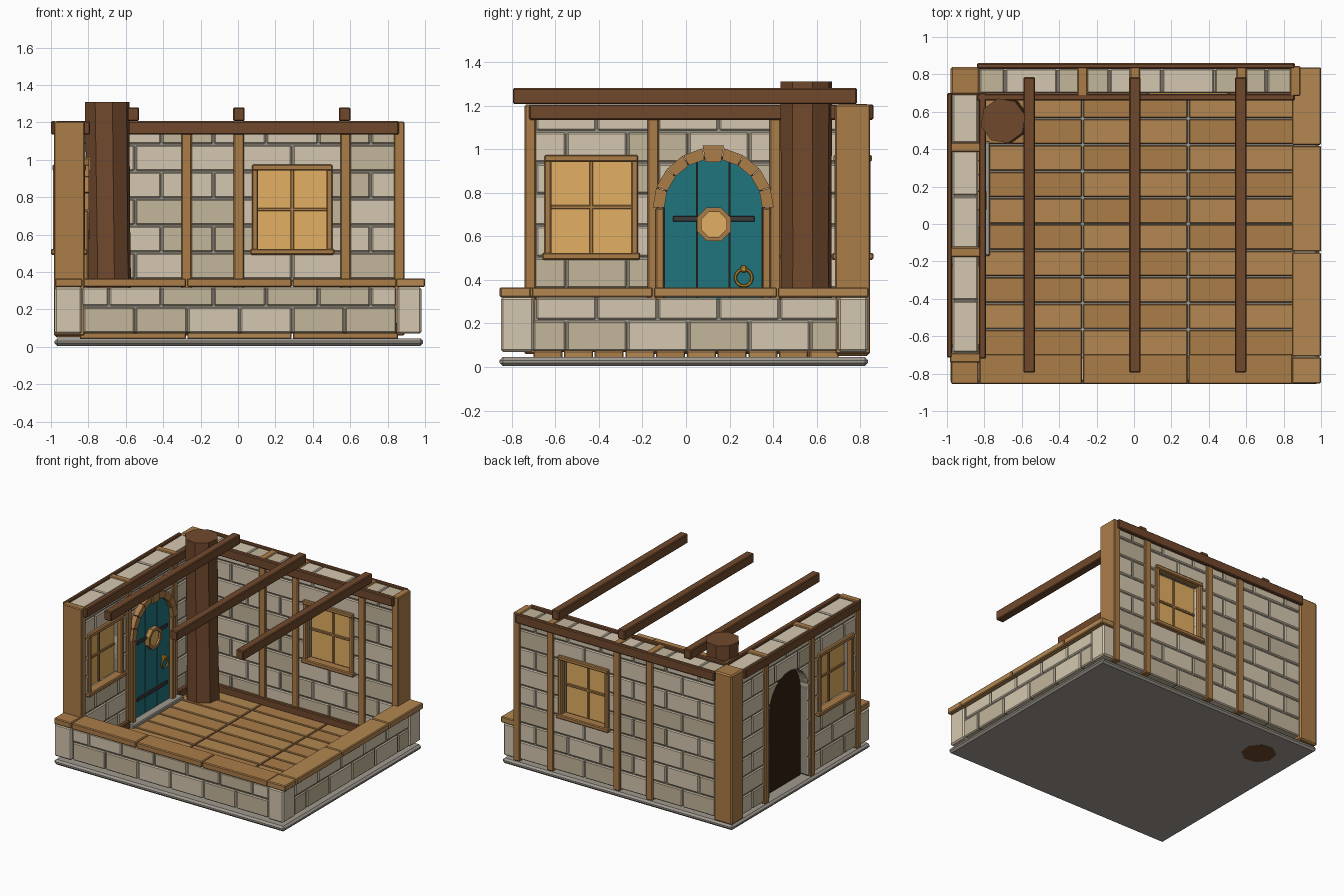
import bpy, bmesh, random
from math import sin, cos, pi, sqrt
from mathutils import Matrix, Vector

if "Cube" in bpy.data.objects:
    bpy.data.objects.remove(bpy.data.objects["Cube"])

random.seed(4)


def mat(name, r, g, b):
    m = bpy.data.materials.new(name)
    m.diffuse_color = [(c / 255) ** 2.2 for c in (r, g, b)] + [1]
    m.use_nodes = True
    m.node_tree.nodes["Principled BSDF"].inputs["Base Color"].default_value = m.diffuse_color
    return m


STONE, STONE2 = mat("stone", 212, 198, 174), mat("stone_dark", 194, 180, 154)
MORTAR, SLAB = mat("mortar", 150, 144, 130), mat("slab", 158, 152, 142)
WOOD, WOOD2, DARK = mat("wood", 170, 124, 74), mat("plank", 178, 134, 82), mat("dark_wood", 112, 74, 48)
TEAL, GLASS = mat("teal", 38, 116, 124), mat("glass", 226, 174, 98)
GOLD, IRON, SHADE = mat("gold", 196, 146, 52), mat("iron", 62, 62, 62), mat("shade", 54, 36, 24)


def finish(bm, name, mats):
    bmesh.ops.recalc_face_normals(bm, faces=bm.faces)
    me = bpy.data.meshes.new(name)
    bm.to_mesh(me)
    bm.free()
    for m in mats:
        me.materials.append(m)
    ob = bpy.data.objects.new(name, me)
    bpy.context.collection.objects.link(ob)
    return ob


def add_box(bm, x0, x1, y0, y1, z0, z1, bevel=0.006, mi=0):
    """Bevelled box added to a bmesh."""
    t = bmesh.new()
    bmesh.ops.create_cube(t, size=1, matrix=Matrix.Translation(((x0 + x1) / 2, (y0 + y1) / 2, (z0 + z1) / 2))
                          @ Matrix.Diagonal((x1 - x0, y1 - y0, z1 - z0, 1)))
    if bevel:
        bmesh.ops.bevel(t, geom=t.edges[:], offset=bevel, segments=1, affect='EDGES')
    for f in t.faces:
        f.material_index = mi
    me = bpy.data.meshes.new("tmp")
    t.to_mesh(me)
    t.free()
    bm.from_mesh(me)
    bpy.data.meshes.remove(me)


def boxes(name, m, *dims, bevel=0.006):
    bm = bmesh.new()
    for d in dims:
        add_box(bm, *d, bevel=bevel)
    return finish(bm, name, [m])


def extrude_x(bm, pts, x0, x1):
    """Prism along x from (y, z) points."""
    f = bm.faces.new([bm.verts.new((x0, y, z)) for y, z in pts])
    r = bmesh.ops.extrude_face_region(bm, geom=[f])
    bmesh.ops.translate(bm, vec=(x1 - x0, 0, 0), verts=[v for v in r["geom"] if isinstance(v, bmesh.types.BMVert)])


def wall(name, along_x, a0, a1, c0, c1, z0, z1, cutters=()):
    """Running-bond stone wall with a recessed mortar core and cut openings."""
    place = lambda u0, u1, w0, w1: (u0, u1, w0, w1) if along_x else (w0, w1, u0, u1)
    bm, row, z, gap = bmesh.new(), 0, z0, 0.004
    while z < z1 - 0.02:
        zt = min(z + 0.1445, z1)
        u = -0.83 - 0.28 - (0.14 if row % 2 else 0)
        while u < a1:
            b0, b1 = max(u, a0), min(u + 0.28, a1)
            if b1 - b0 > 0.025:
                add_box(bm, *place(b0 + gap, b1 - gap, c0, c1), z + gap, zt - gap, 0.007, int(random.random() < 0.35))
            u += 0.28
        z, row = zt, row + 1
    core = boxes(name + "_mortar", MORTAR, (*place(a0 + 0.01, a1 - 0.01, c0 + 0.009, c1 - 0.009), z0 + 0.01, z1 - 0.01), bevel=0)
    for ob in (finish(bm, name + "_stones", [STONE, STONE2]), core):
        for c in cutters:
            md = ob.modifiers.new("opening", 'BOOLEAN')
            md.operation, md.solver, md.object = 'DIFFERENCE', 'EXACT', c


def cutter(ob):
    ob.hide_render = True
    ob.display_type = 'WIRE'
    ob.hide_set(True)
    return ob


# base slab and floor planks
boxes("base_slab", SLAB, (-0.98, 0.99, -0.855, 0.835, 0.005, 0.045), bevel=0.014)
bm = bmesh.new()
xs = [-0.85, -0.275, 0.29, 0.86]
for j in range(10):
    y = -0.705 + j * 0.141
    for i in range(3):
        add_box(bm, xs[i] + .004, xs[i + 1] - .004, y + .004, y + .137, 0.042, 0.075, 0.005, (i + j) % 2)
finish(bm, "floor_planks", [WOOD, WOOD2])

# openings
DY, SZ = 0.125, 0.73


def top(y, r):
    return SZ + sqrt(max(0, r * r - (y - DY) ** 2))


def arch(y0, y1, r, z0=0.075, n=14):
    return [(y0, z0), (y1, z0)] + [(y1 + (y0 - y1) * i / n, top(y1 + (y0 - y1) * i / n, r)) for i in range(n + 1)]


bm = bmesh.new()
arc = [(DY + 0.24 * cos(pi * i / 16), SZ + 0.24 * sin(pi * i / 16)) for i in range(17)]
extrude_x(bm, [(DY - 0.24, 0.03), (DY + 0.24, 0.03)] + arc, -1.1, -0.7)
door_cut = cutter(finish(bm, "door_cutter", []))
win_l = cutter(boxes("left_window_cutter", SHADE, (-1.1, -0.7, -0.63, -0.24, 0.51, 0.955), bevel=0))
win_b = cutter(boxes("back_window_cutter", SHADE, (0.09, 0.49, 0.6, 1.0, 0.51, 0.955), bevel=0))

# stone walls
wall("left_wall", False, -0.71, 0.70, -0.97, -0.835, 0.07, 1.2, (door_cut, win_l))
wall("back_wall", True, -0.83, 0.85, 0.70, 0.83, 0.07, 1.2, (win_b,))
wall("front_wall", True, -0.835, 0.85, -0.84, -0.71, 0.07, 0.32)
wall("right_wall", False, -0.705, 0.70, 0.85, 0.975, 0.07, 0.32)
boxes("corner_stones", STONE, (-0.98, -0.835, -0.85, -0.70, 0.07, 0.32), (0.85, 0.98, -0.85, -0.70, 0.07, 0.32),
      (0.85, 0.98, 0.70, 0.835, 0.07, 0.32), bevel=0.01)

# low wall caps
fx = [-0.98, -0.83, -0.275, 0.29, 0.85]
ry = [-0.855, -0.71, -0.15, 0.42, 0.84]
boxes("front_cap", WOOD, *[(fx[i] + .002, fx[i + 1] - .002, -0.855, -0.695, 0.32, 0.366) for i in range(4)])
boxes("right_cap", WOOD2, *[(0.845, 1.0, ry[i] + .002, ry[i + 1] - .002, 0.32, 0.366) for i in range(4)])

# timber posts and corner post
boxes("back_posts", WOOD, *[(x - .028, x + .028, 0.685, 0.845, 0.06, 1.204) for x in (-0.275, 0.005, 0.575, 0.862)])
boxes("left_posts", WOOD, *[(-0.985, -0.82, y - .026, y + .026, 0.06, 1.204) for y in (-0.715, -0.15, 0.41)])
boxes("corner_post", WOOD, (-0.98, -0.825, 0.69, 0.84, 0.05, 1.207), bevel=0.01)

# top plates and baseboards on both faces of the tall walls
boxes("back_top_plates", DARK, (-0.84, 0.86, 0.83, 0.86, 1.135, 1.206), (-0.84, 0.86, 0.66, 0.695, 1.135, 1.206))
boxes("left_top_plates", DARK, (-1.0, -0.972, -0.715, 0.70, 1.135, 1.206), (-0.83, -0.79, -0.72, 0.70, 1.135, 1.206))
boxes("baseboards", DARK, (-0.83, 0.85, 0.67, 0.70, 0.07, 0.13), (-0.835, -0.80, -0.70, -0.17, 0.07, 0.13),
      (-0.835, -0.80, 0.43, 0.70, 0.07, 0.13))

# ceiling beams
boxes("ceiling_beams", DARK, *[(x - .031, x + .031, -0.795, 0.785, 1.207, 1.28) for x in (-0.56, 0.005, 0.57)])


# windows
def window(name, along_x, mid, c0, c1):
    def d(u0, u1, w0, w1, z0, z1):
        u0, u1 = u0 + mid, u1 + mid
        return (u0, u1, w0, w1, z0, z1) if along_x else (w0, w1, u0, u1, z0, z1)
    cm = (c0 + c1) / 2
    boxes(name + "_pane", GLASS, d(-.19, .19, cm - .012, cm + .012, 0.515, 0.95), bevel=0)
    boxes(name + "_muntins", WOOD, d(-.009, .009, cm - .022, cm + .022, 0.515, 0.95),
          d(-.19, .19, cm - .022, cm + .022, 0.725, 0.743), bevel=0.003)
    for w0, w1, side in ((c0 - .018, c0 + .03, "a"), (c1 - .03, c1 + .018, "b")):
        boxes(f"{name}_frame_{side}", WOOD, d(-.215, -.183, w0, w1, 0.51, 0.95), d(.183, .215, w0, w1, 0.51, 0.95),
              d(-.215, .215, w0 - .005, w1 + .005, 0.942, 0.974), d(-.225, .225, w0 - .012, w1 + .012, 0.492, 0.524))


window("back_window", True, 0.29, 0.70, 0.83)
window("left_window", False, -0.435, -0.97, -0.835)

# door planks and dark outer panel
for i in range(3):
    bm = bmesh.new()
    y0 = DY - 0.225 + 0.15 * i
    extrude_x(bm, arch(y0 + .002, y0 + .148, 0.23), -0.875, -0.83)
    finish(bm, f"door_plank_{i + 1}", [TEAL])
bm = bmesh.new()
extrude_x(bm, arch(DY - .238, DY + .238, 0.239, 0.06, 30), -0.90, -0.875)
finish(bm, "door_outer_panel", [SHADE])

# door surround: jambs, arch blocks, keystone, threshold
boxes("door_jambs", WOOD, (-0.86, -0.80, DY - .265, DY - .225, 0.075, SZ), (-0.86, -0.80, DY + .225, DY + .265, 0.075, SZ))
bm = bmesh.new()
for k in range(9):
    r0, r1, x1 = (0.215, 0.29, -0.785) if k == 4 else (0.225, 0.278, -0.797)
    a, b = pi * (k + .02) / 9, pi * (k + .98) / 9
    extrude_x(bm, [(DY + r * cos(t), SZ + r * sin(t)) for r, t in ((r0, a), (r1, a), (r1, b), (r0, b))], -0.86, x1)
finish(bm, "door_arch", [WOOD])
boxes("threshold", SLAB, (-0.84, -0.77, -0.17, 0.44, 0.07, 0.10))

# door fittings
boxes("door_straps", IRON, *[(-0.835, -0.818, -0.06, 0.315, z - .013, z + .013) for z in (0.24, 0.68)], bevel=0.003)
bm = bmesh.new()
for k in range(8):
    a, b = 2 * pi * (k + .5) / 8, 2 * pi * (k + 1.5) / 8
    extrude_x(bm, [(0.128 + r * cos(t), 0.655 + r * sin(t)) for r, t in ((.062, a), (.084, a), (.084, b), (.062, b))], -0.84, -0.795)
finish(bm, "porthole_rim", [WOOD])
bm = bmesh.new()
extrude_x(bm, [(0.128 + .064 * cos(pi * k / 8), 0.655 + .064 * sin(pi * k / 8)) for k in range(16)], -0.84, -0.81)
finish(bm, "porthole_glass", [GLASS])
bpy.ops.mesh.primitive_torus_add(major_segments=20, minor_segments=6, major_radius=0.038, minor_radius=0.007,
                                 location=(-0.812, 0.265, 0.41), rotation=(0, pi / 2, 0))
bpy.context.object.name = "door_ring"
bpy.context.object.data.materials.append(GOLD)
boxes("door_ring_mount", GOLD, (-0.835, -0.80, 0.25, 0.28, 0.435, 0.465))

# octagonal trunk column
bm = bmesh.new()
rings = []
for z, r, cx in ((0.004, 0.125, -0.685), (0.5, 0.118, -0.69), (1.31, 0.122, -0.70)):
    rings.append([bm.verts.new((cx + r * cos(2 * pi * (k + .3) / 8), 0.552 + r * sin(2 * pi * (k + .3) / 8), z)) for k in range(8)])
for lo, hi in zip(rings, rings[1:]):
    for k in range(8):
        bm.faces.new((lo[k], lo[(k + 1) % 8], hi[(k + 1) % 8], hi[k]))
bm.faces.new(rings[0])
bm.faces.new(rings[-1])
finish(bm, "trunk_column", [DARK])
